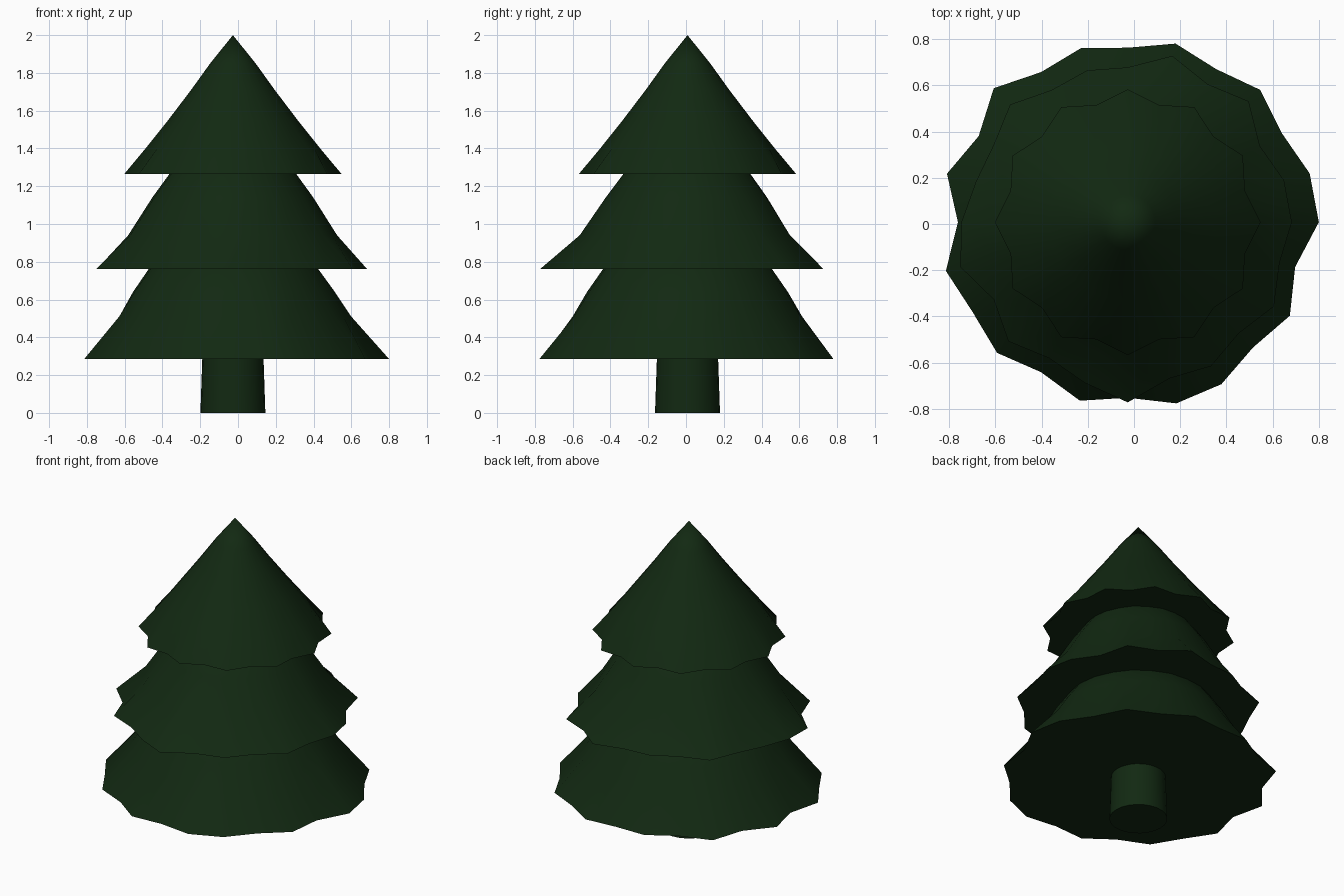
import bpy, bmesh, math

if "Cube" in bpy.data.objects:
    bpy.data.objects.remove(bpy.data.objects["Cube"])

CX, CY = -0.027, 0.008   # trunk axis
N = 24                   # sides of every tier

green = bpy.data.materials.new("dark_green")
green.diffuse_color = (0.006, 0.022, 0.006, 1)
green.use_nodes = True
green.node_tree.nodes["Principled BSDF"].inputs["Base Color"].default_value = green.diffuse_color


def lathe(name, rings, tip_z, base_z, sides):
    """Stack rings (z, radius list), close the top with a tip and the base with a fan."""
    bm = bmesh.new()
    loops = []
    for z, radii in rings:
        loops.append([bm.verts.new((CX + r * math.cos(2 * math.pi * i / sides),
                                    CY + r * math.sin(2 * math.pi * i / sides), z))
                      for i, r in enumerate(radii)])
    tip = bm.verts.new((CX, CY, tip_z))
    base = bm.verts.new((CX, CY, base_z))
    for i in range(sides):
        j = (i + 1) % sides
        for a, b in zip(loops, loops[1:]):
            bm.faces.new((a[i], a[j], b[j], b[i]))
        bm.faces.new((loops[-1][i], loops[-1][j], tip))
        bm.faces.new((loops[0][j], loops[0][i], base))
    bmesh.ops.recalc_face_normals(bm, faces=bm.faces)
    mesh = bpy.data.meshes.new(name)
    bm.to_mesh(mesh)
    bm.free()
    mesh.materials.append(green)
    obj = bpy.data.objects.new(name, mesh)
    bpy.context.collection.objects.link(obj)
    bpy.ops.object.select_all(action='DESELECT')
    obj.select_set(True)
    bpy.context.view_layer.objects.active = obj
    bpy.ops.object.shade_smooth_by_angle(angle=math.radians(40))
    return obj


def tier(name, z, rim, profile, tip_z):
    """Ragged rim whose unevenness fades out over the rings above it."""
    mean = sum(rim) / N
    rings = [(z, rim)]
    for k, (pz, pr) in enumerate(profile):
        fade = 0.35 / (k + 1)
        rings.append((pz, [pr * (1 + fade * (r / mean - 1)) for r in rim]))
    lathe(name, rings, tip_z, z, N)


# Trunk
lathe("trunk", [(0, [0.172] * 24), (0.35, [0.16] * 24)], 0.35, 0, 24)

# Branch tiers, rim radii listed every 15 degrees from +x
tier("bottom_branches", 0.285,
     [.827, .815, .77, .81, .765, .80, .755, .78, .75, .82, .745, .81,
      .735, .815, .776, .80, .75, .80, .76, .812, .81, .767, .81, .75],
     [(0.51, 0.615), (0.64, 0.535), (0.76, 0.45)], 1.15)

tier("middle_branches", 0.762,
     [.71, .70, .66, .74, .69, .745, .67, .68, .66, .72, .67, .68,
      .72, .75, .67, .73, .68, .72, .78, .70, .72, .68, .73, .68],
     [(0.94, 0.55), (1.14, 0.425), (1.265, 0.335)], 1.6)

tier("top_branches", 1.265,
     [.575 if i % 2 == 0 else .525 for i in range(N)],
     [(1.40, 0.455), (1.55, 0.34), (1.71, 0.22), (1.85, 0.12)], 2.0)
